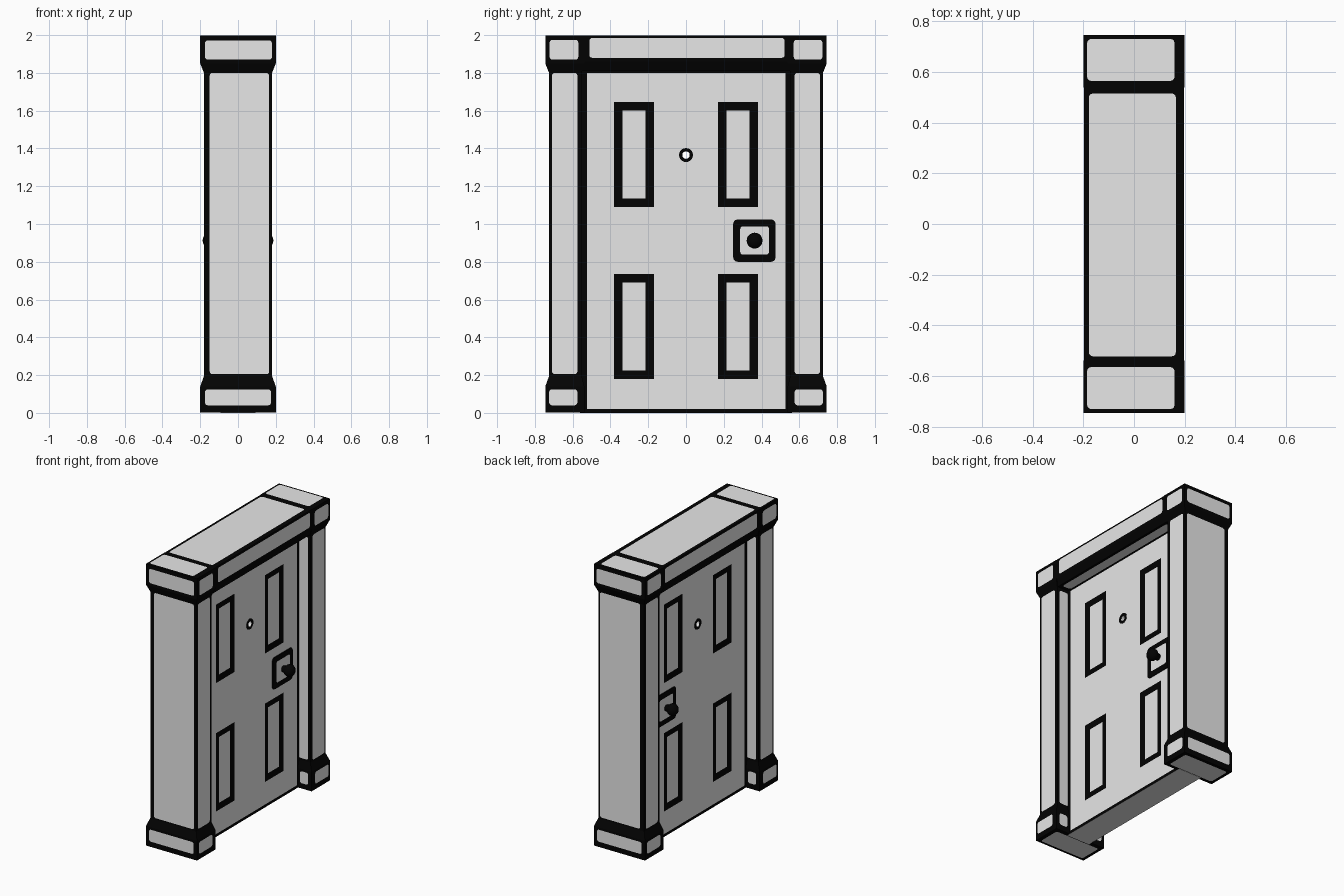
import bpy, bmesh, math
from mathutils import Vector, Matrix

if "Cube" in bpy.data.objects:
    bpy.data.objects.remove(bpy.data.objects["Cube"])


def material(name, v):
    m = bpy.data.materials.new(name)
    m.diffuse_color = (v, v, v, 1)
    m.use_nodes = True
    m.node_tree.nodes["Principled BSDF"].inputs["Base Color"].default_value = m.diffuse_color
    return m


BLACK = material("ink black", 0.0008)
GREY = material("light grey", 0.8)
MATS = (BLACK, GREY)
LIFT = 0.002
DOOR = 0.092      # half thickness of the door
INNER = 0.552     # inner side of the posts


def finish(name, bm):
    me = bpy.data.meshes.new(name)
    bm.to_mesh(me)
    bm.free()
    for m in MATS:
        me.materials.append(m)
    ob = bpy.data.objects.new(name, me)
    bpy.context.collection.objects.link(ob)
    return ob


def loft(bm, rows):
    """Stack of rectangles (z, half_x, y0, y1) joined into a closed block."""
    rings = [[bm.verts.new(p) for p in ((-h, a, z), (h, a, z), (h, b, z), (-h, b, z))]
             for z, h, a, b in rows]
    for lo, hi in zip(rings, rings[1:]):
        for i in range(4):
            j = (i + 1) % 4
            bm.faces.new((lo[i], lo[j], hi[j], hi[i]))
    bm.faces.new(rings[0][::-1])
    bm.faces.new(rings[-1])


def patch(bm, axis, sign, pos, u0, u1, v0, v1, r=0.015):
    """Rounded grey area lying just off a flat side of a block."""
    u0, u1 = sorted((u0, u1))
    v0, v1 = sorted((v0, v1))
    pts = []
    for k, (cu, cv) in enumerate(((u1 - r, v1 - r), (u0 + r, v1 - r),
                                  (u0 + r, v0 + r), (u1 - r, v0 + r))):
        for i in range(4):
            t = math.pi / 2 * (k + i / 3)
            p = [cu + r * math.cos(t), cv + r * math.sin(t)]
            p.insert(axis, sign * (pos + LIFT))
            pts.append(bm.verts.new(p))
    f = bm.faces.new(pts)
    f.material_index = 1
    f.normal_update()
    if f.normal[axis] * sign < 0:
        f.normal_flip()


# Posts with their bases and caps, one set on each side
for s, side in ((-1, "left"), (1, "right")):
    lo, hi = sorted((s * INNER, s * 0.725))
    blo, bhi = sorted((s * 0.538, s * 0.745))

    bm = bmesh.new()
    loft(bm, [(0.1, 0.18, lo, hi), (1.9, 0.18, lo, hi)])
    patch(bm, 1, s, 0.725, -0.15, 0.165, 0.205, 1.80)
    for d in (-1, 1):
        patch(bm, 0, d, 0.18, s * 0.575, s * 0.71, 0.205, 1.80)
        patch(bm, 1, -s, -INNER, d * 0.09, d * 0.165, 0.21, 1.79)
    finish(side + "_post", bm)

    bm = bmesh.new()
    loft(bm, [(0.002, 0.2, blo, bhi), (0.14, 0.2, blo, bhi), (0.195, 0.18, lo, hi)])
    patch(bm, 1, s, 0.745, -0.175, 0.175, 0.04, 0.125)
    patch(bm, 2, -1, -0.002, -0.175, 0.175, s * 0.565, s * 0.725)
    for d in (-1, 1):
        patch(bm, 0, d, 0.2, s * 0.575, s * 0.725, 0.04, 0.125)
        patch(bm, 1, -s, -0.538, d * 0.11, d * 0.175, 0.04, 0.125)
    finish(side + "_base", bm)

    bm = bmesh.new()
    loft(bm, [(1.8, 0.18, lo, hi), (1.85, 0.2, blo, bhi), (1.998, 0.2, blo, bhi)])
    patch(bm, 1, s, 0.745, -0.175, 0.18, 1.87, 1.972)
    patch(bm, 2, 1, 1.998, -0.185, 0.16, s * 0.565, s * 0.73)
    for d in (-1, 1):
        patch(bm, 0, d, 0.2, s * 0.57, s * 0.722, 1.87, 1.975)
    finish(side + "_cap", bm)

# Lintel
bm = bmesh.new()
loft(bm, [(1.81, 0.18, -0.555, 0.555), (1.86, 0.198, -0.555, 0.555),
          (1.998, 0.198, -0.555, 0.555)])
patch(bm, 2, 1, 1.998, -0.178, 0.165, -0.522, 0.515)
for d in (-1, 1):
    patch(bm, 0, d, 0.198, -0.512, 0.522, 1.88, 1.985)
    patch(bm, 2, -1, -1.81, d * 0.1, d * 0.165, -0.52, 0.52)
finish("lintel", bm)

# Door slab with four shallow panels on each face
bm = bmesh.new()
loft(bm, [(0, DOOR, -0.56, 0.56), (1.83, DOOR, -0.56, 0.56)])
for axis, cuts in ((1, (-0.525, -0.38, -0.17, 0.17, 0.38, 0.528)),
                   (2, (0.02, 0.18, 0.735, 1.09, 1.645, 1.8))):
    for c in cuts:
        co, no = Vector(), Vector()
        co[axis], no[axis] = c, 1
        bmesh.ops.bisect_plane(bm, geom=bm.verts[:] + bm.edges[:] + bm.faces[:],
                               plane_co=co, plane_no=no)
bm.normal_update()
panels = []
for f in bm.faces:
    c = f.calc_center_median()
    facing = abs(f.normal.x) > 0.5
    edge = abs(c.y) > 0.525 or c.z < 0.02 or c.z > 1.8
    f.material_index = 0 if facing and edge else 1
    if (facing and 0.17 < abs(c.y) < 0.38
            and (0.18 < c.z < 0.735 or 1.09 < c.z < 1.645)):
        panels.append(f)
rims = bmesh.ops.inset_individual(bm, faces=panels, thickness=0.044, depth=-0.006,
                                  use_even_offset=True)["faces"]
for f in rims:
    f.material_index = 0
door = finish("door", bm)

# Peephole bored right through the door
bm = bmesh.new()
bmesh.ops.create_cone(bm, cap_ends=True, segments=20, radius1=0.02, radius2=0.02, depth=0.5,
                      matrix=Matrix.Translation((0, 0, 1.365)) @ Matrix.Rotation(math.pi / 2, 4, 'Y'))
for f in bm.faces:
    f.material_index = 1
cutter = finish("peephole_cutter", bm)
cutter.hide_render = True
cutter.display_type = 'WIRE'
bore = door.modifiers.new("peephole", 'BOOLEAN')
bore.object = cutter
bore.operation = 'DIFFERENCE'
bore.solver = 'EXACT'
# Make the hole permanent so the cutter can go
bpy.context.view_layer.objects.active = door
bpy.ops.object.modifier_apply(modifier=bore.name)
bpy.data.objects.remove(cutter)


def turned(bm, d, y, z, profile, seg=20, cap=True):
    """Spin (x, radius) points round an axis that sticks out of the door."""
    rings = [[bm.verts.new((d * x, y + r * math.cos(2 * math.pi * i / seg),
                            z + r * math.sin(2 * math.pi * i / seg)))
              for i in range(seg)] for x, r in profile]
    for a, b in zip(rings, rings[1:]):
        for i in range(seg):
            j = (i + 1) % seg
            f = bm.faces.new((a[i], a[j], b[j], b[i]))
            f.normal_update()
            if d > 0:
                f.normal_flip() if f.normal.x < -0.9 else None
    if cap:
        bm.faces.new(rings[-1])
    bmesh.ops.recalc_face_normals(bm, faces=bm.faces[:])


for d, side in ((1, "front"), (-1, "rear")):
    # Lock plate
    bm = bmesh.new()
    bmesh.ops.create_cube(bm, size=1, matrix=Matrix.Translation((d * DOOR, 0.362, 0.912))
                          @ Matrix.Diagonal((0.012, 0.225, 0.225, 1)))
    bmesh.ops.bevel(bm, geom=[e for e in bm.edges
                              if abs(e.verts[0].co.x - e.verts[1].co.x) > 0.01],
                    offset=0.025, segments=3, profile=0.5, affect='EDGES')
    patch(bm, 0, d, DOOR + 0.006, 0.287, 0.44, 0.838, 0.988)
    finish(side + "_lock_plate", bm)

    # Door knob
    bm = bmesh.new()
    ball = [(0.15 - 0.037 * math.cos(t), 0.042 * math.sin(t))
            for t in [math.pi * k / 10 for k in range(2, 10)]]
    turned(bm, d, 0.363, 0.912, [(0.09, 0.02)] + ball + [(0.187, 0.004)])
    finish(side + "_knob", bm).data.shade_smooth()

    # Ring around the peephole
    bm = bmesh.new()
    turned(bm, d, 0, 1.365, [(DOOR - 0.004, 0.037), (DOOR + 0.003, 0.037),
                             (DOOR + 0.003, 0.02), (DOOR - 0.004, 0.02)], cap=False)
    finish(side + "_peephole_ring", bm)
